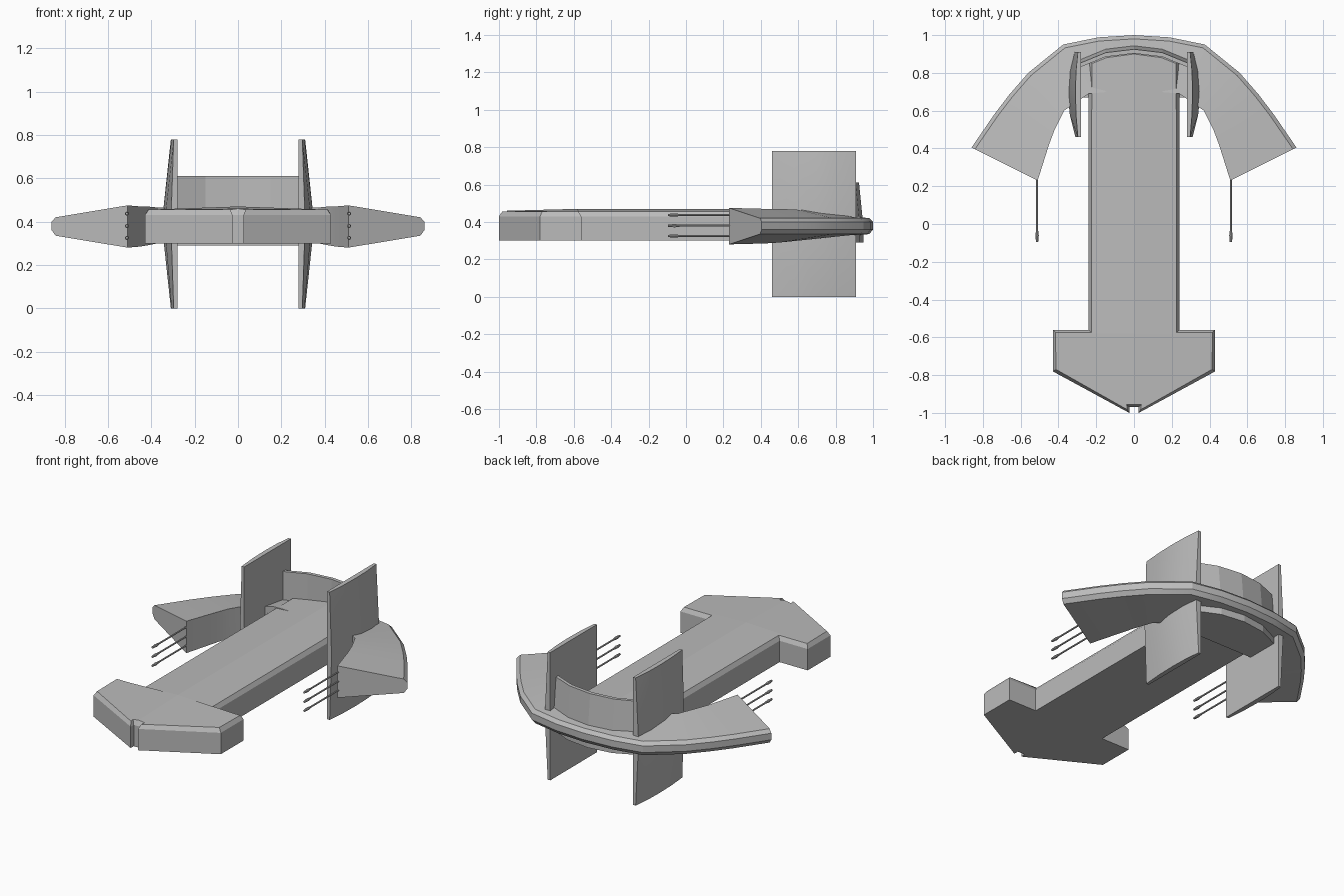
import bpy, bmesh, math
from mathutils import Matrix

cube = bpy.data.objects.get("Cube")
if cube:
    bpy.data.objects.remove(cube, do_unlink=True)

grey = bpy.data.materials.new("hull grey")
grey.use_nodes = True
grey.diffuse_color = (0.5, 0.5, 0.5, 1)
grey.node_tree.nodes["Principled BSDF"].inputs["Base Color"].default_value = (0.5, 0.5, 0.5, 1)


def finish(name, bm, smooth=None):
    """Turn a bmesh into a coloured object."""
    bmesh.ops.recalc_face_normals(bm, faces=bm.faces)
    mesh = bpy.data.meshes.new(name)
    bm.to_mesh(mesh)
    bm.free()
    mesh.materials.append(grey)
    ob = bpy.data.objects.new(name, mesh)
    bpy.context.collection.objects.link(ob)
    if smooth:
        bpy.ops.object.select_all(action='DESELECT')
        ob.select_set(True)
        bpy.context.view_layer.objects.active = ob
        bpy.ops.object.shade_smooth_by_angle(angle=math.radians(smooth))
    return ob


def mirrored(half):
    """Mirror a half outline, listed from the rear centre to the nose."""
    return half + [(-x, y) for x, y in reversed(half) if x > 0]


def prism(outline, z0, z1):
    """Extrude an outline; return the bmesh and its top face."""
    bm = bmesh.new()
    low = [bm.verts.new((x, y, z0)) for x, y in outline]
    high = [bm.verts.new((x, y, z1)) for x, y in outline]
    bm.faces.new(low)
    top = bm.faces.new(high[::-1])
    n = len(outline)
    for i in range(n):
        j = (i + 1) % n
        bm.faces.new((low[i], low[j], high[j], high[i]))
    bmesh.ops.recalc_face_normals(bm, faces=bm.faces)
    return bm, top


def loft(rings):
    """Skin a row of closed cross-sections and cap both ends."""
    bm = bmesh.new()
    rows = [[bm.verts.new(p) for p in ring] for ring in rings]
    n = len(rows[0])
    for a, b in zip(rows, rows[1:]):
        for i in range(n):
            j = (i + 1) % n
            bm.faces.new((a[i], a[j], b[j], b[i]))
    bm.faces.new(rows[0])
    bm.faces.new(rows[-1])
    return bm


# Long hull with hammer head, notched nose and chamfered, crowned deck
hull_half = [(0, 0.92), (0.15, 0.90), (0.24, 0.86), (0.24, -0.56), (0.43, -0.56),
             (0.43, -0.78), (0.025, -1.0), (0.025, -0.97)]
bm, deck = prism(mirrored(hull_half), 0.30, 0.43)
bmesh.ops.inset_individual(bm, faces=[deck], thickness=0.02, depth=0.025)
for co, no in (((0, 0, 0), (1, 0, 0)), ((0, -0.58, 0), (0, 1, 0))):
    bmesh.ops.bisect_plane(bm, geom=bm.verts[:] + bm.edges[:] + bm.faces[:],
                           plane_co=co, plane_no=no)
for v in bm.verts:
    if v.co.z > 0.45 and abs(v.co.x) < 0.01:
        v.co.z = 0.47 if v.co.y > -0.7 else 0.46
finish("hull", bm)

# Tail block under the wing
bm, _ = prism(mirrored([(0, 0.95), (0.15, 0.93), (0.28, 0.87), (0.28, 0.67)]), 0.29, 0.42)
finish("tail_block", bm)

# Swept wing: inner x, inner y, inner low z, inner high z, outer x, outer y
stations = [(0.00, 0.70, 0.31, 0.455, 0.00, 1.0),
            (0.13, 0.70, 0.31, 0.455, 0.19, 0.988),
            (0.24, 0.69, 0.31, 0.46, 0.375, 0.95),
            (0.37, 0.60, 0.30, 0.465, 0.56, 0.80),
            (0.42, 0.50, 0.29, 0.47, 0.66, 0.685),
            (0.45, 0.42, 0.285, 0.47, 0.74, 0.58),
            (0.51, 0.23, 0.28, 0.475, 0.86, 0.405)]


def wing_ring(s, side):
    ix, iy, lo, hi, ox, oy = s
    d = math.hypot(ox - ix, oy - iy)
    ux, uy = (ox - ix) / d, (oy - iy) / d
    pts = [(0, hi), (d - 0.02, 0.42), (d, 0.40), (d, 0.36), (d - 0.02, 0.335), (0, lo)]
    return [(side * (ix + ux * t), iy + uy * t, z) for t, z in pts]


rings = [wing_ring(s, -1) for s in reversed(stations[1:])] + [wing_ring(s, 1) for s in stations]
finish("wing", loft(rings), 25)

# Curved, backward-flared wall behind the deck
wall = [(-0.285, 0.83), (-0.15, 0.885), (0, 0.903), (0.15, 0.885), (0.285, 0.83)]
rings = [[(x, y, 0.40), (x, y, 0.61), (x, y + 0.022, 0.61), (x, y + 0.043, 0.40)]
         for x, y in wall]
finish("rear_wall", loft(rings))

# Upright fins: flat inside, bulged outside; y, end x, middle x
fin = [(0.46, 0.297, 0.31), (0.58, 0.307, 0.34), (0.70, 0.31, 0.352),
       (0.81, 0.307, 0.342), (0.91, 0.297, 0.317)]
for side, label in ((1, "left"), (-1, "right")):
    rings = [[(side * 0.28, y, 0.0), (side * 0.28, y, 0.78), (side * xe, y, 0.78),
              (side * xm, y, 0.39), (side * xe, y, 0.0)] for y, xe, xm in fin]
    finish(label + "_fin", loft(rings), 25)

    # Three slim barrels with thicker pointed tips
    bm = bmesh.new()
    for z in (0.325, 0.38, 0.437):
        for r1, r2, y0, y1 in ((0.005, 0.005, 0.25, -0.04), (0.005, 0.009, -0.03, -0.06),
                               (0.009, 0.006, -0.06, -0.095)):
            m = Matrix.Translation((side * 0.513, (y0 + y1) / 2, z)) @ Matrix.Rotation(math.pi / 2, 4, 'X')
            bmesh.ops.create_cone(bm, cap_ends=True, segments=8, radius1=r1, radius2=r2,
                                  depth=y0 - y1, matrix=m)
    finish(label + "_barrels", bm, 40)
